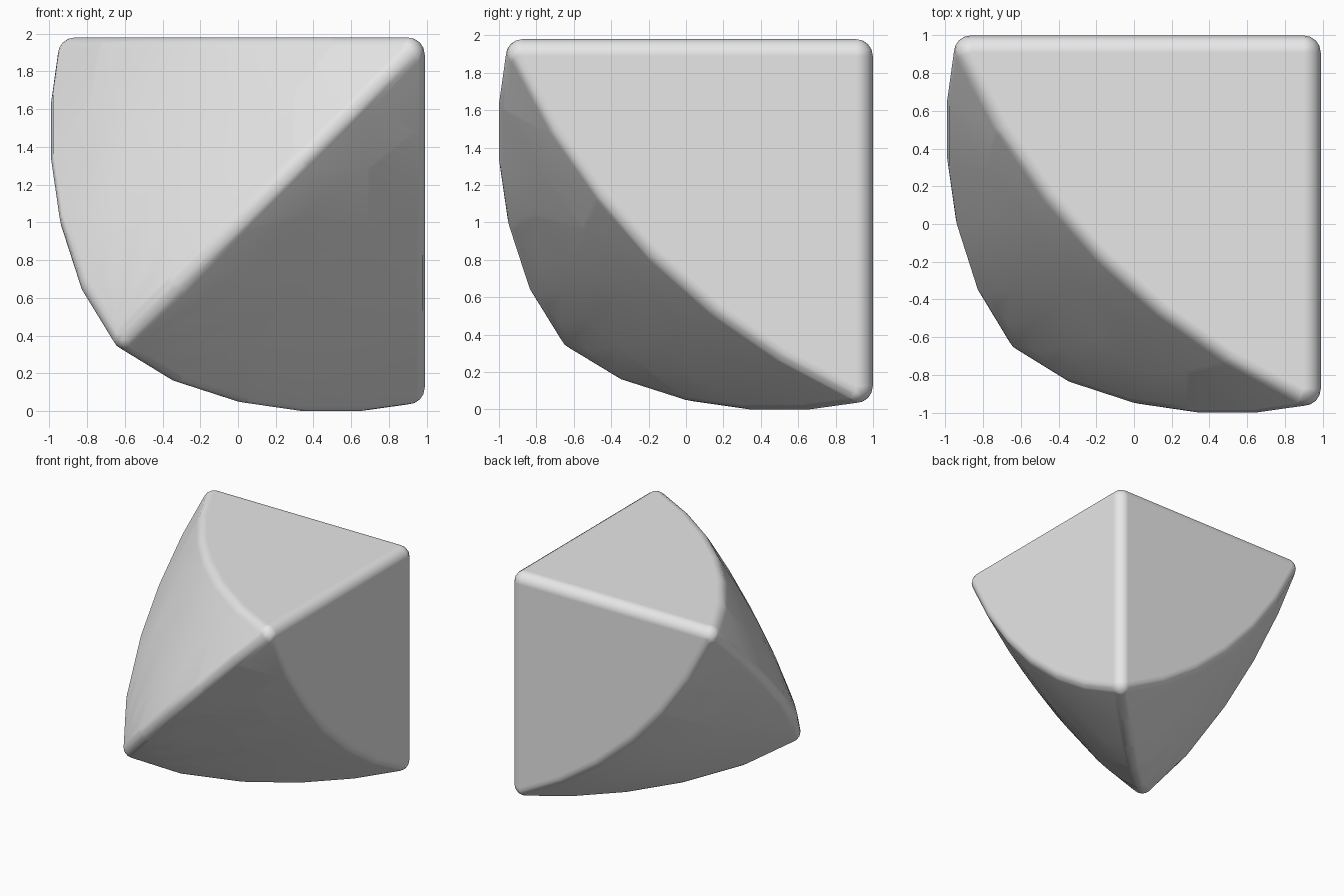
import bpy, bmesh, math
from mathutils import Vector, Matrix

old = bpy.data.objects.get("Cube")
if old:
    bpy.data.objects.remove(old, do_unlink=True)

R = 0.09                             # rounding radius of every edge
CORNER = Vector((0.99, 1.0, 1.98))   # square corner where the three flat faces meet
CENTRE = -1.42                       # axis of the domed faces, measured from the corner
STEPS = 6

# Curved ridge from a sharp tip to the blunt nose: (reach along axis, distance off axis)
RIDGE = [(1.855, 0.09), (1.89, 0.34), (1.89, 0.65), (1.845, 0.96),
         (1.735, 1.30), (1.57, 1.57)]


def dome_row(reach, off):
    """Arc across one domed face, between two neighbouring ridges."""
    radius = math.hypot(reach - CENTRE, off - CENTRE)
    start = math.atan2(off - CENTRE, reach - CENTRE)
    for i in range(STEPS + 1):
        a = start + (math.pi / 2 - 2 * start) * i / STEPS
        yield (CENTRE + radius * math.cos(a), CENTRE + radius * math.sin(a), off)


# Core points: the corner plus three domed faces by cyclic symmetry
core = [Vector((R, R, R))]
for reach, off in RIDGE:
    for x, y, z in dome_row(reach, off):
        core += [Vector((x, y, z)), Vector((z, x, y)), Vector((y, z, x))]

# Rounded body: hull of a small ball at each core point
bm = bmesh.new()
for p in core:
    q = CORNER - p
    q.y = CORNER.y - p.y * 1.01
    bmesh.ops.create_uvsphere(bm, u_segments=16, v_segments=8, radius=R,
                              matrix=Matrix.Translation(q))
bmesh.ops.remove_doubles(bm, verts=bm.verts, dist=0.0005)
bmesh.ops.delete(bm, geom=bm.faces[:], context='FACES_KEEP_BOUNDARY')
bmesh.ops.delete(bm, geom=bm.edges[:], context='EDGES')
if not bm.verts:
    for p in core:
        q = CORNER - p
        q.y = CORNER.y - p.y * 1.01
        bmesh.ops.create_uvsphere(bm, u_segments=16, v_segments=8, radius=R,
                                  matrix=Matrix.Translation(q))
hull = bmesh.ops.convex_hull(bm, input=bm.verts[:])
keep = {f for f in hull["geom"] if isinstance(f, bmesh.types.BMFace)}
bmesh.ops.delete(bm, geom=[f for f in bm.faces if f not in keep], context='FACES')
bmesh.ops.delete(bm, geom=[v for v in bm.verts if not v.link_faces], context='VERTS')
bmesh.ops.dissolve_limit(bm, angle_limit=math.radians(0.5), verts=bm.verts[:],
                         edges=bm.edges[:])
bmesh.ops.recalc_face_normals(bm, faces=bm.faces[:])

mesh = bpy.data.meshes.new("rounded_wedge")
bm.to_mesh(mesh)
bm.free()
body = bpy.data.objects.new("rounded_wedge", mesh)
bpy.context.collection.objects.link(body)

# Plain grey finish
grey = bpy.data.materials.new("light_grey")
grey.use_nodes = True
grey.diffuse_color = (0.8, 0.8, 0.8, 1)
grey.node_tree.nodes["Principled BSDF"].inputs["Base Color"].default_value = (0.8, 0.8, 0.8, 1)
mesh.materials.append(grey)

# Smooth shading that keeps the big faces flat
for f in mesh.polygons:
    f.use_smooth = True
weighted = body.modifiers.new("face_weighting", 'WEIGHTED_NORMAL')
weighted.weight = 100
